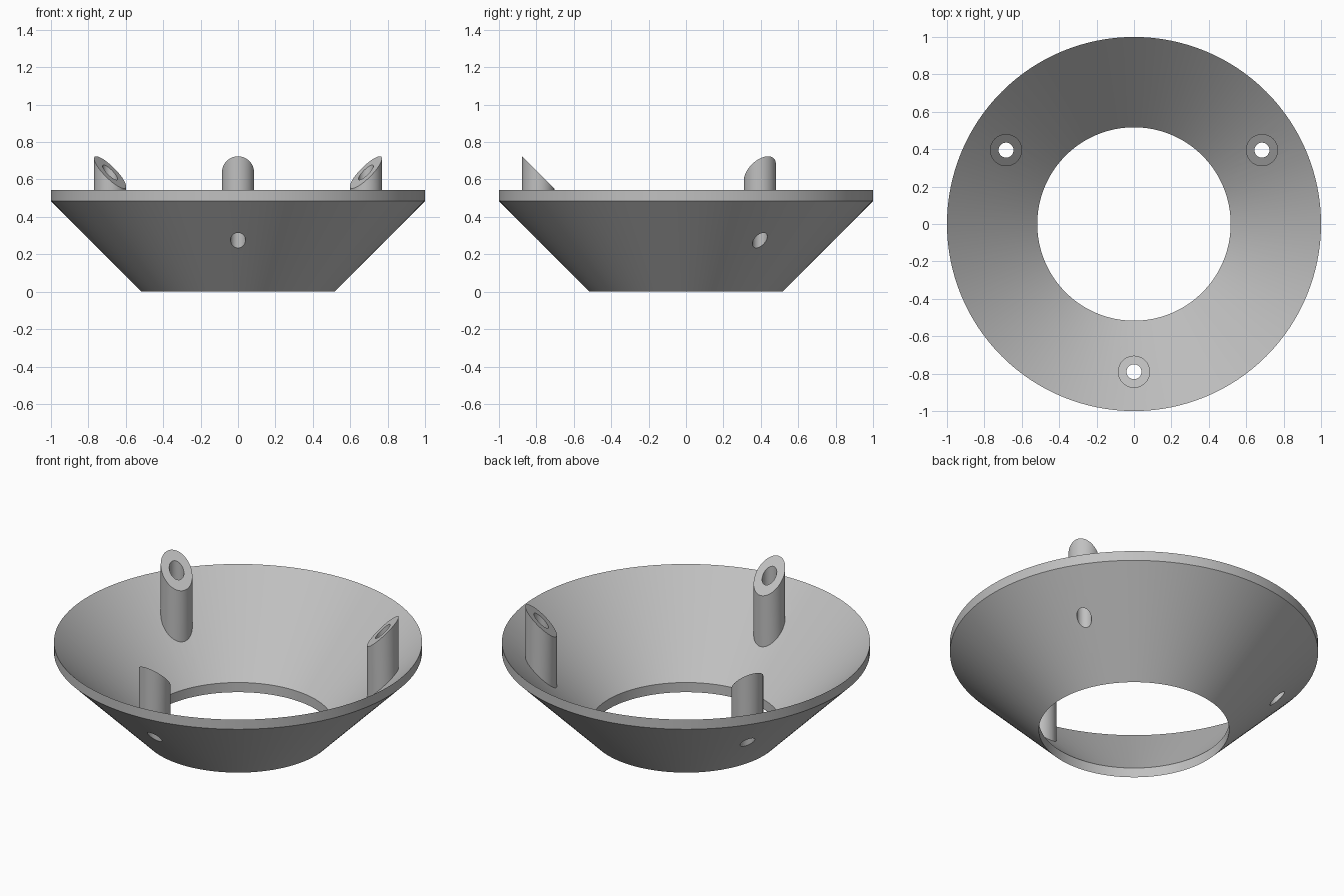
import bpy, bmesh
from math import cos, sin, radians, tau

old = bpy.data.objects.get("Cube")
if old:
    bpy.data.objects.remove(old, do_unlink=True)

grey = bpy.data.materials.new("mid grey")
grey.use_nodes = True
grey.diffuse_color = (0.53, 0.53, 0.53, 1)
grey.node_tree.nodes["Principled BSDF"].inputs["Base Color"].default_value = grey.diffuse_color

R_HOLE, R_RIM, RISE, WALL = 0.517, 1.0, 0.485, 0.058
R_POST, POST, BORE = 0.79, 0.086, 0.04


def add_object(name, bm):
    bmesh.ops.recalc_face_normals(bm, faces=bm.faces)
    mesh = bpy.data.meshes.new(name)
    bm.to_mesh(mesh)
    bm.free()
    mesh.materials.append(grey)
    ob = bpy.data.objects.new(name, mesh)
    bpy.context.collection.objects.link(ob)
    return ob


def funnel():
    # Sloping wall with upright inner and outer lips, spun from its section
    section = [(R_HOLE, 0), (R_RIM, RISE), (R_RIM, RISE + WALL), (R_HOLE, WALL)]
    n = 128
    bm = bmesh.new()
    rings = [[bm.verts.new((r * cos(tau * i / n), r * sin(tau * i / n), z))
              for i in range(n)] for r, z in section]
    for a, b in zip(rings, rings[1:] + rings[:1]):
        for i in range(n):
            j = (i + 1) % n
            bm.faces.new((a[i], a[j], b[j], b[i]))
    return add_object("funnel", bm)


def slanted_rod(name, angle, radius, bottom, top, n=48):
    # Upright rod whose ends follow the 45 degree slope of the wall
    bm = bmesh.new()
    bmesh.ops.create_cone(bm, cap_ends=True, segments=n, radius1=radius,
                          radius2=radius, depth=1)
    for v in bm.verts:
        v.co.z = v.co.x + (top if v.co.z > 0 else bottom)
        v.co.x += R_POST
    ob = add_object(name, bm)
    ob.rotation_euler.z = radians(angle)
    return ob


def combine(target, tool, operation):
    mod = target.modifiers.new("combine", 'BOOLEAN')
    mod.object, mod.operation, mod.solver = tool, operation, 'EXACT'
    bpy.context.view_layer.objects.active = target
    bpy.ops.object.modifier_apply(modifier=mod.name)
    bpy.data.objects.remove(tool, do_unlink=True)


# Three bored posts joined to the funnel, the bores running through the wall
body = funnel()
wall_middle = (R_POST - R_HOLE) + WALL / 2
for angle in (30, 150, 270):
    post = slanted_rod("post", angle, POST, wall_middle, 0.638)
    combine(body, post, 'UNION')
for angle in (30, 150, 270):
    bore = slanted_rod("bore", angle, BORE, 0, 1)
    combine(body, bore, 'DIFFERENCE')
body.name = "funnel_with_posts"

bpy.ops.object.select_all(action='DESELECT')
body.select_set(True)
bpy.context.view_layer.objects.active = body
bpy.ops.object.shade_smooth_by_angle(angle=radians(30))
